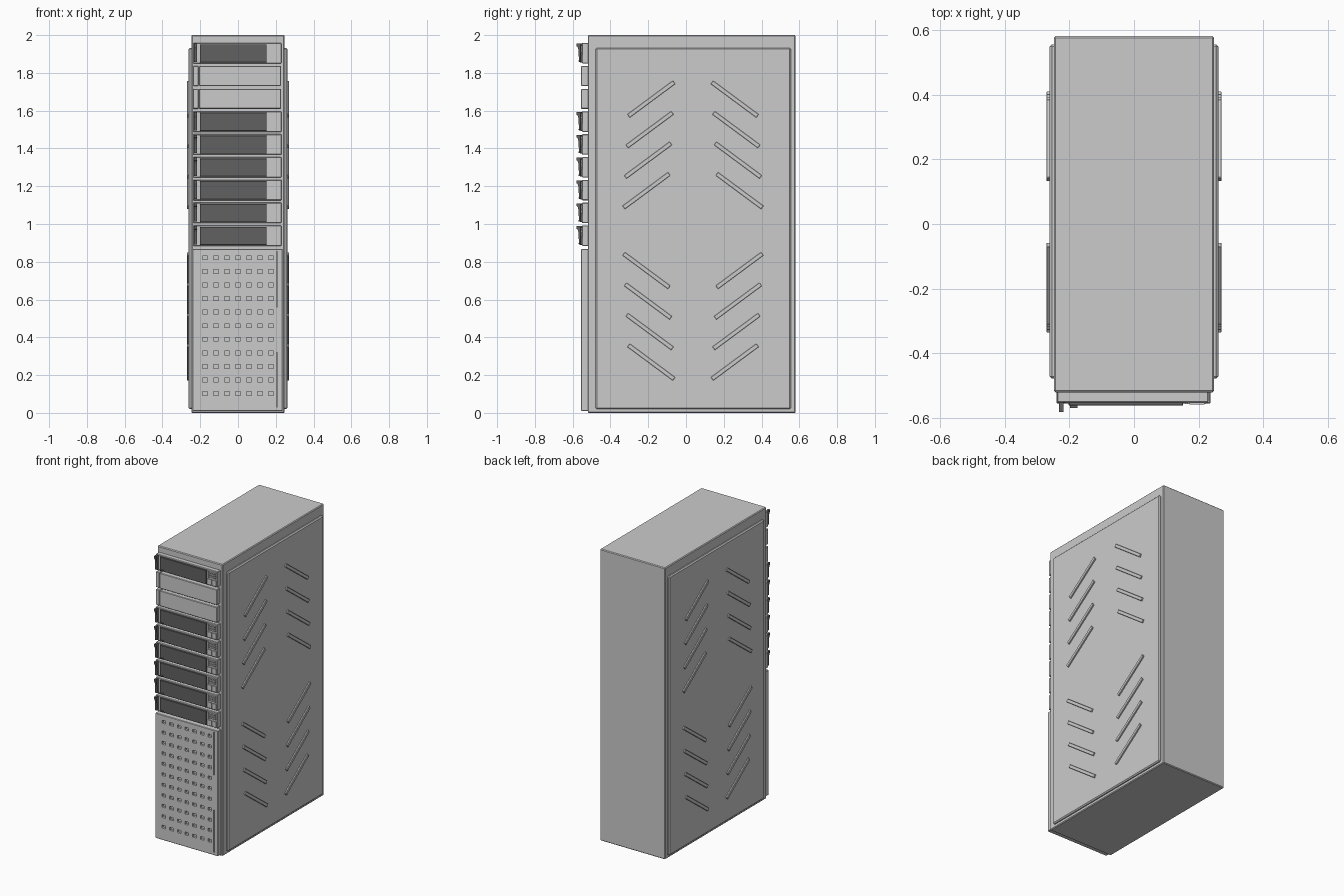
import bpy, bmesh, math
from mathutils import Matrix, Vector

if "Cube" in bpy.data.objects:
    bpy.data.objects.remove(bpy.data.objects["Cube"])

dark = bpy.data.materials.new("dark_grey")
dark.diffuse_color = (0.12, 0.12, 0.12, 1)
dark.use_nodes = True
dark.node_tree.nodes["Principled BSDF"].inputs["Base Color"].default_value = dark.diffuse_color


def finish(name, bm, bevel=0, mat=None):
    me = bpy.data.meshes.new(name)
    bmesh.ops.recalc_face_normals(bm, faces=bm.faces)
    bm.to_mesh(me)
    bm.free()
    ob = bpy.data.objects.new(name, me)
    bpy.context.collection.objects.link(ob)
    if mat:
        me.materials.append(mat)
    if bevel:
        m = ob.modifiers.new("bevel", 'BEVEL')
        m.width, m.segments = bevel, 1
    return ob


def add_box(bm, x, y, z, rot=None):
    """Add a box given (min, max) ranges, optionally rotated about its centre."""
    c = Vector([(a + b) / 2 for a, b in (x, y, z)])
    s = [abs(b - a) for a, b in (x, y, z)]
    m = Matrix.Translation(c) @ (rot or Matrix()) @ Matrix.Diagonal((*s, 1))
    bmesh.ops.create_cube(bm, size=1, matrix=m)


def boxes(name, ranges, bevel=0, mat=None):
    bm = bmesh.new()
    for r in ranges:
        add_box(bm, *r)
    return finish(name, bm, bevel, mat)


def cut(target, cutter):
    m = target.modifiers.new("cut", 'BOOLEAN')
    m.operation, m.solver, m.object = 'DIFFERENCE', 'EXACT', cutter
    cutter.hide_render = True
    cutter.hide_viewport = True
    cutter.display_type = 'WIRE'


# Cabinet body
boxes("cabinet_body", [((-0.247, 0.247), (-0.52, 0.58), (0, 2))], 0.005)

# Side panels with chevrons of raised slats
YC, ZC = 0.037, 0.965
for side, s in (("left", -1), ("right", 1)):
    boxes(side + "_side_panel",
          [(sorted((s * 0.24, s * 0.261)), (-0.478, 0.555), (0.02, 1.933))], 0.007)
    bm = bmesh.new()
    for sy in (-1, 1):
        for sz in (-1, 1):
            for i in range(4):
                y = YC + sy * (0.221 + 0.0085 * i)
                z = ZC + sz * (0.696 - 0.1615 * i)
                rot = Matrix.Rotation(-sy * sz * math.radians(36.5), 4, 'X')
                add_box(bm, sorted((s * 0.255, s * 0.27)),
                        (y - 0.15, y + 0.15), (z - 0.011, z + 0.011), rot)
    finish(side + "_slats", bm, 0.002)

# Perforated lower door with hinge grooves
door = boxes("lower_door", [((-0.24, 0.236), (-0.555, -0.515), (0.01, 0.868))], 0.003)
holes = []
for c in range(7):
    for r in range(11):
        x, z = -0.175 + 0.0583 * c, 0.102 + 0.0719 * r
        holes.append(((x - 0.014, x + 0.014), (-0.57, -0.54), (z - 0.01, z + 0.01)))
for z in ((0.03, 0.32), (0.56, 0.855)):
    holes.append(((0.204, 0.209), (-0.57, -0.54), z))
cut(door, boxes("door_hole_cutter", holes))


def blank_bay(i, z):
    boxes(f"blank_strip_{i}", [((-0.238, -0.21), (-0.553, -0.515), (z - 0.053, z + 0.053))], 0.003)
    boxes(f"blank_cover_{i}", [((-0.206, 0.228), (-0.555, -0.515), (z - 0.053, z + 0.053))], 0.003)


def drive_bay(i, z):
    # Bay housing and dark front plate
    boxes(f"drive_housing_{i}", [((-0.238, 0.23), (-0.551, -0.515), (z - 0.054, z + 0.054))], 0.003)
    boxes(f"drive_plate_{i}", [((-0.202, 0.152), (-0.561, -0.545), (z - 0.049, z + 0.047))],
          0.002, dark)
    # Ejector handle: hooked profile extruded across its width
    prof = [(-0.58, 0.051), (-0.545, 0.051), (-0.545, -0.046), (-0.566, -0.046),
            (-0.57, 0.02), (-0.574, 0.034), (-0.58, 0.036)]
    bm = bmesh.new()
    f = bm.faces.new([bm.verts.new((-0.232, y, z + h)) for y, h in prof])
    g = bmesh.ops.extrude_face_region(bm, geom=[f])
    bmesh.ops.translate(bm, vec=(0.014, 0, 0),
                        verts=[v for v in g["geom"] if isinstance(v, bmesh.types.BMVert)])
    finish(f"drive_handle_{i}", bm, 0, dark)
    # Latch tab at the lower left
    boxes(f"latch_tab_{i}", [((-0.198, -0.174), (-0.568, -0.555), (z - 0.045, z - 0.038))], 0, dark)
    # Indicator bars, side strip and buttons
    parts = [((0.172, 0.218), (-0.558, -0.545), (z + h - 0.0045, z + h + 0.0045))
             for h in (0.037, 0.022, 0.007)]
    parts.append(((0.157, 0.167), (-0.556, -0.545), (z - 0.002, z + 0.044)))
    parts += [((a, b), (-0.556, -0.545), (z - 0.046, z - 0.01))
              for a, b in ((0.157, 0.19), (0.194, 0.222))]
    boxes(f"indicator_block_{i}", parts)


# Stack of nine bays above the door
for i in range(9):
    z = 0.938 + 0.1208 * i
    (blank_bay if i in (6, 7) else drive_bay)(i + 1, z)
